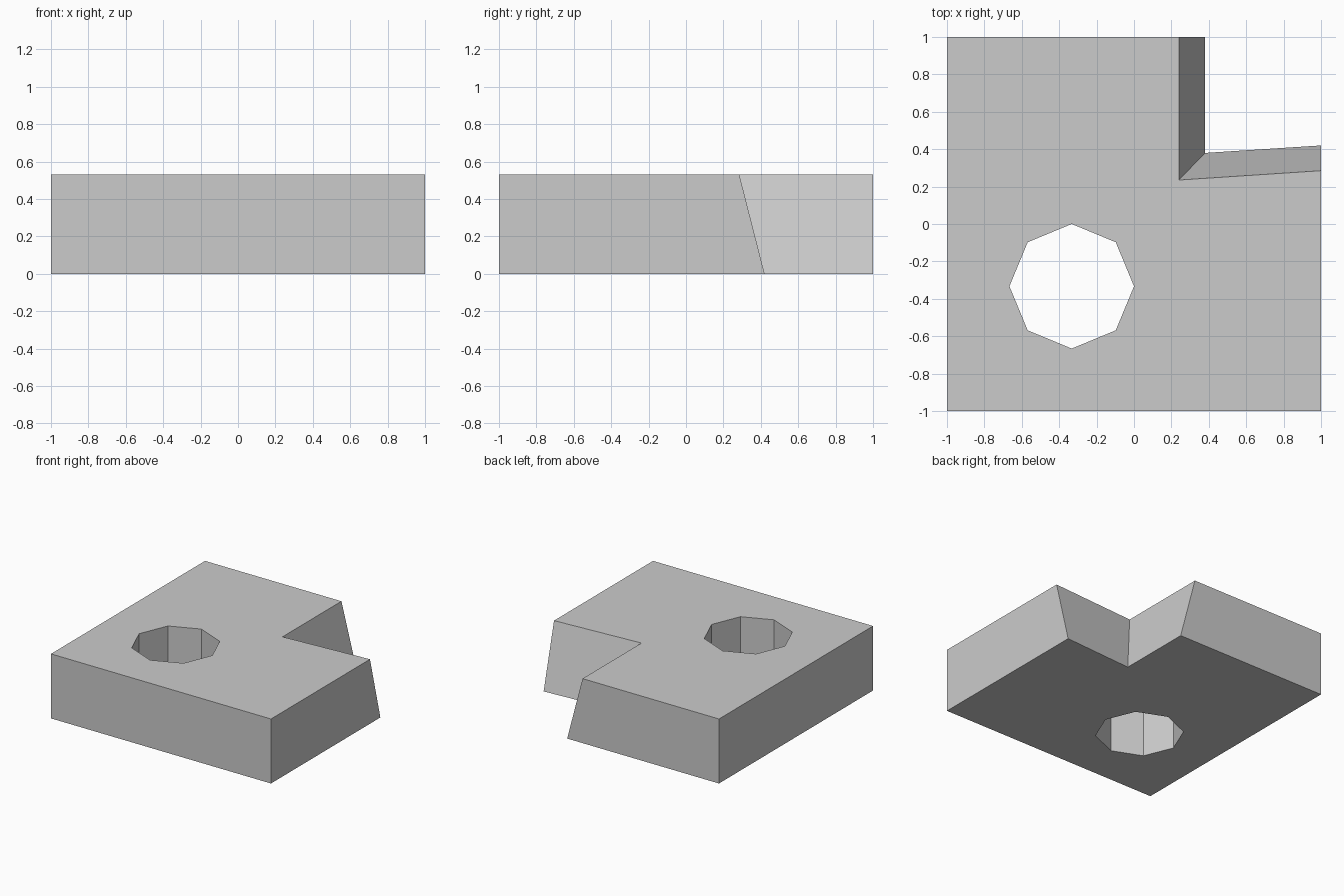
import bpy
import bmesh

HEIGHT = 0.53

cube = bpy.data.objects.get("Cube")
if cube:
    bpy.data.objects.remove(cube, do_unlink=True)


def flat_material(name, colour):
    mat = bpy.data.materials.new(name)
    mat.use_nodes = True
    mat.diffuse_color = colour
    mat.node_tree.nodes["Principled BSDF"].inputs["Base Color"].default_value = colour
    return mat


def loft(name, bottom, top, z0, z1):
    """Solid between two outlines with matching corners."""
    bm = bmesh.new()
    low = [bm.verts.new((x, y, z0)) for x, y in bottom]
    high = [bm.verts.new((x, y, z1)) for x, y in top]
    bm.faces.new(low[::-1])
    bm.faces.new(high)
    n = len(low)
    for i in range(n):
        j = (i + 1) % n
        bm.faces.new((low[i], low[j], high[j], high[i]))
    bmesh.ops.recalc_face_normals(bm, faces=bm.faces)
    mesh = bpy.data.meshes.new(name)
    bm.to_mesh(mesh)
    bm.free()
    obj = bpy.data.objects.new(name, mesh)
    bpy.context.collection.objects.link(obj)
    return obj


# L-shaped block with sloped walls in the notched back corner
def outline(right_y, inner, back_x):
    return [(-1, -1), (1, -1), (1, right_y), inner, (back_x, 1), (-1, 1)]


block = loft("notched_block",
             outline(0.42, (0.38, 0.38), 0.38),
             outline(0.285, (0.24, 0.235), 0.24), 0, HEIGHT)
block.data.materials.append(flat_material("light grey", (0.6, 0.6, 0.6, 1)))

# Octagonal hole straight through the block
bpy.ops.mesh.primitive_cylinder_add(vertices=8, radius=0.333, depth=2,
                                    location=(-0.333, -0.333, 0))
cutter = bpy.context.object
cutter.name = "hole_cutter"
cutter.hide_render = True
hole = block.modifiers.new("hole", 'BOOLEAN')
hole.operation = 'DIFFERENCE'
hole.solver = 'EXACT'
hole.object = cutter
bpy.context.view_layer.objects.active = block
bpy.ops.object.modifier_apply(modifier=hole.name)
bpy.data.objects.remove(cutter, do_unlink=True)
